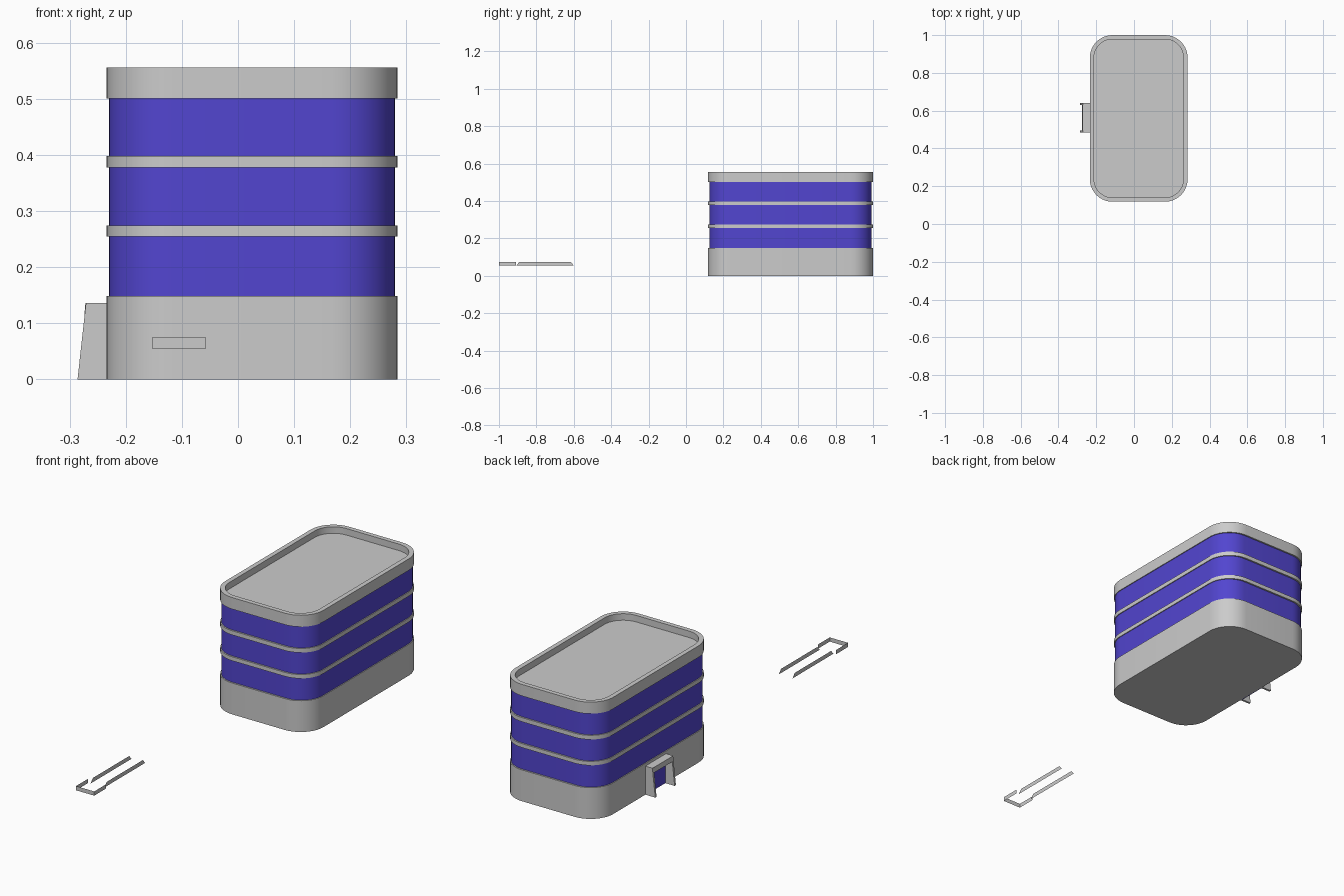
import bpy, bmesh, math

if "Cube" in bpy.data.objects:
    bpy.data.objects.remove(bpy.data.objects["Cube"])

CX, CY = 0.025, 0.559          # building centre
HX, HY, R = 0.259, 0.441, 0.12  # half sizes and corner radius

blue = bpy.data.materials.new("blue_glass")
blue.diffuse_color = (0.085, 0.06, 0.63, 1)
blue.use_nodes = True
blue.node_tree.nodes["Principled BSDF"].inputs["Base Color"].default_value = blue.diffuse_color


def make(name, verts, faces, mat=None, smooth=False, fix=True):
    me = bpy.data.meshes.new(name)
    me.from_pydata(verts, [], faces)
    if fix:
        bm = bmesh.new()
        bm.from_mesh(me)
        bmesh.ops.recalc_face_normals(bm, faces=bm.faces)
        bm.to_mesh(me)
        bm.free()
    ob = bpy.data.objects.new(name, me)
    bpy.context.collection.objects.link(ob)
    if mat:
        me.materials.append(mat)
    if smooth:
        bpy.ops.object.select_all(action='DESELECT')
        ob.select_set(True)
        bpy.context.view_layer.objects.active = ob
        bpy.ops.object.shade_smooth_by_angle(angle=math.radians(35))
    return ob


def ring(ix, iy, z, seg=10):
    """Rounded rectangle outline, inset by ix, iy."""
    hx, hy, r = HX - ix, HY - iy, R - max(ix, iy)
    pts = []
    for k, (sx, sy) in enumerate([(1, 1), (-1, 1), (-1, -1), (1, -1)]):
        for i in range(seg + 1):
            a = math.pi / 2 * (k + i / seg)
            pts.append((CX + sx * (hx - r) + r * math.cos(a),
                        CY + sy * (hy - r) + r * math.sin(a), z))
    return pts


def stack(name, rings, mat=None):
    """Closed solid through a list of (inset x, inset y, z) outlines."""
    loops = [ring(*r) for r in rings]
    n = len(loops[0])
    verts = [v for l in loops for v in l]
    faces = [(j * n + i, j * n + (i + 1) % n, (j + 1) * n + (i + 1) % n, (j + 1) * n + i)
             for j in range(len(loops) - 1) for i in range(n)]
    faces += [tuple(range(n))[::-1], tuple(range(len(verts) - n, len(verts)))]
    return make(name, verts, faces, mat, smooth=True)


def box(name, x0, x1, y0, y1, z0, z1, mat=None, slope=0):
    """Box whose outer (-x) side leans in by slope at the top."""
    verts = [(x + (slope if z == z1 and x == x0 else 0), y, z)
             for x in (x0, x1) for y in (y0, y1) for z in (z0, z1)]
    faces = [(0, 1, 3, 2), (4, 6, 7, 5), (0, 4, 5, 1), (2, 3, 7, 6), (0, 2, 6, 4), (1, 5, 7, 3)]
    return make(name, verts, faces, mat)


# Floors: grey plinth, three glass storeys, two slab bands, roof with parapet
stack("plinth", [(0, 0, 0), (0, 0, 0.149)])
for i, (a, b) in enumerate([(0.149, 0.255), (0.274, 0.378), (0.398, 0.501)]):
    stack(f"glass_storey_{i + 1}", [(0.004, 0.008, a), (0.004, 0.008, b)], blue)
for i, (a, b) in enumerate([(0.255, 0.274), (0.378, 0.398)]):
    stack(f"floor_band_{i + 1}", [(0, 0, a), (0, 0, b)])
stack("roof_parapet", [(0, 0, 0.501), (0, 0, 0.556), (0.022, 0.022, 0.556), (0.022, 0.022, 0.525)])

# Entrance on the left side: sloped side walls, canopy, blue door
for name, y in (("entrance_wall_front", 0.484), ("entrance_wall_back", 0.630)):
    box(name, -0.286, -0.232, y, y + 0.01, 0, 0.136, slope=0.015)
box("entrance_canopy", -0.274, -0.232, 0.494, 0.630, 0.112, 0.136, slope=0.002)
box("entrance_door", -0.237, -0.232, 0.494, 0.630, 0, 0.112, blue)

# Detached thin ribbon in front: U-shaped end and two inset arms with slanted ends
zb, zt = 0.055, 0.075
xl, xr = -0.153, -0.057
path = [(xl, -0.91), (xl, -1), (xr, -1), (xr, -0.91)]
verts = [(x, y, z) for x, y in path for z in (zb, zt)]
make("ribbon_end", verts, [(2 * i, 2 * i + 2, 2 * i + 3, 2 * i + 1) for i in range(3)], fix=False)
for name, x, flip in (("ribbon_arm_left", xl + 0.012, True), ("ribbon_arm_right", xr - 0.012, False)):
    f = (0, 1, 2, 3)
    make(name, [(x, -0.908, zb), (x, -0.6, zb), (x, -0.617, zt), (x, -0.89, zt)],
         [f[::-1] if flip else f], fix=False)
